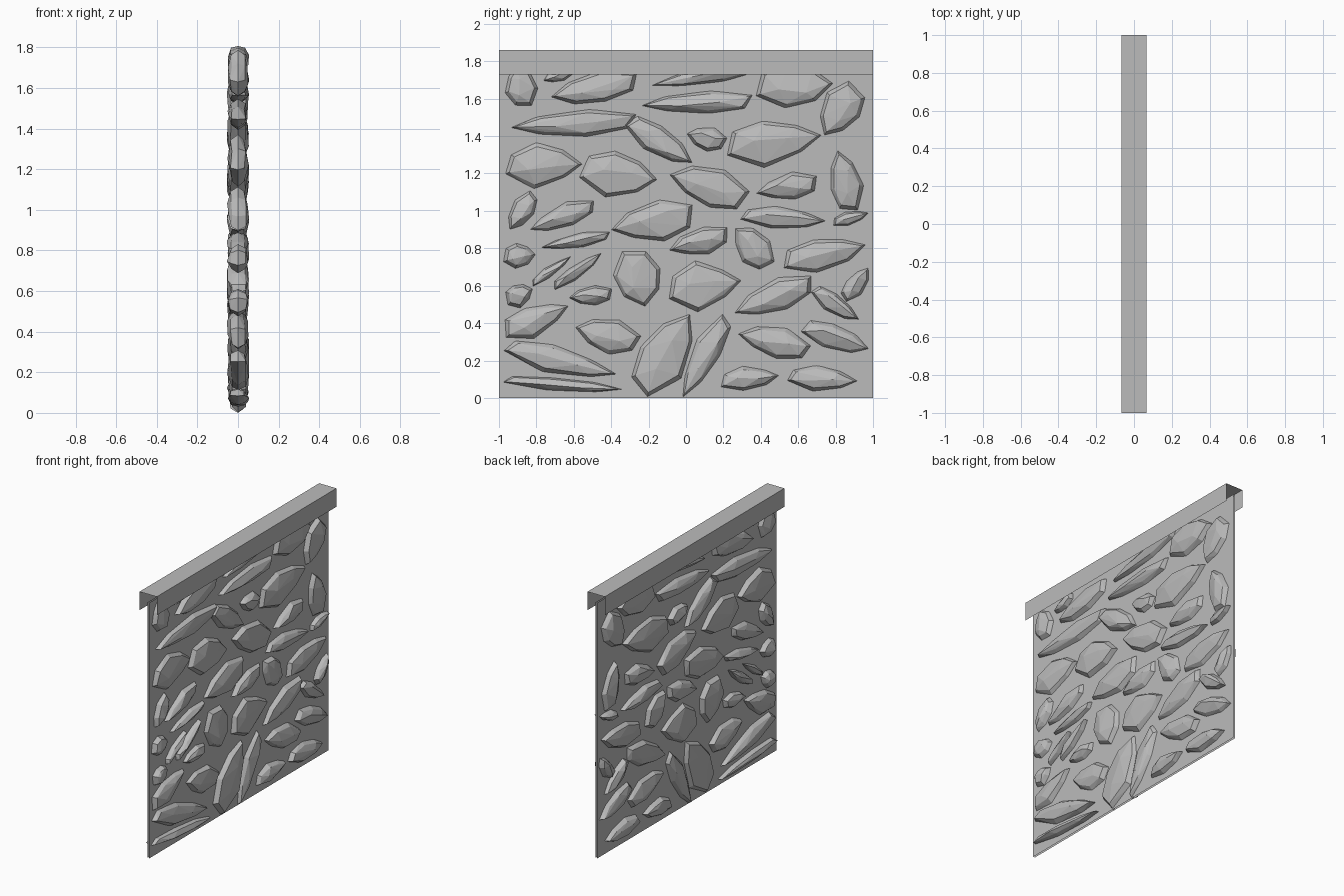
import bpy
import bmesh
import random
from math import sin, cos, radians
from mathutils import Vector

random.seed(4)

if "Cube" in bpy.data.objects:
    bpy.data.objects.remove(bpy.data.objects["Cube"], do_unlink=True)

grey = bpy.data.materials.new("stone grey")
grey.use_nodes = True
grey.diffuse_color = (0.5, 0.5, 0.5, 1)
grey.node_tree.nodes["Principled BSDF"].inputs["Base Color"].default_value = grey.diffuse_color


def finish(bm, name):
    mesh = bpy.data.meshes.new(name)
    bm.to_mesh(mesh)
    bm.free()
    mesh.materials.append(grey)
    obj = bpy.data.objects.new(name, mesh)
    bpy.context.collection.objects.link(obj)
    return obj


def open_box(name, half_width, bottom, top, is_open):
    """Box running along y, without the faces whose normal passes is_open."""
    bm = bmesh.new()
    bmesh.ops.create_cube(bm, size=2)
    bm.normal_update()
    removed = [f for f in bm.faces if is_open(f.normal)]
    bmesh.ops.delete(bm, geom=removed, context="FACES")
    for v in bm.verts:
        v.co.x *= half_width
        v.co.z = top if v.co.z > 0 else bottom
    return finish(bm, name)


# Mortar sheets on both sides and the hollow coping along the top
open_box("mortar_panel", 0.007, 0, 1.8, lambda n: abs(n.x) < 0.5)
open_box("top_coping", 0.067, 1.73, 1.86, lambda n: abs(n.y) > 0.5 or n.z < -0.5)

# Unit outline of a chipped stone: blunt at the left, narrow at the right
OUTLINE = [(-1, -0.4), (-0.85, 0.6), (-0.2, 1), (0.5, 0.7),
           (1, 0.1), (0.55, -0.6), (-0.25, -1)]


def add_stone(bm, y, z, length, width, angle):
    """Faceted stone showing on both sides; the angle aims its narrow end."""
    turn = radians(angle)
    bevel = min(0.025, width * 0.3)
    verts = []

    def put(x, u, v):
        verts.append(bm.verts.new(Vector((
            x, y + u * cos(turn) - v * sin(turn), z + u * sin(turn) + v * cos(turn)))))

    rim = [(u * length, v * width * random.uniform(0.85, 1.1)) for u, v in OUTLINE]
    for u, v in rim:
        put(0, u, v)
    for side in (-1, 1):
        # Shoulder ring, then a short crooked ridge
        for u, v in rim:
            put(side * random.uniform(0.028, 0.04),
                u * (1 - bevel / length), v * (1 - bevel / width))
        for end in (-0.4, 0.3):
            put(side * random.uniform(0.045, 0.055), end * length,
                random.uniform(-0.3, 0.3) * width)
    hull = bmesh.ops.convex_hull(bm, input=verts)
    spare = {g for key in ("geom_interior", "geom_unused") for g in hull[key]
             if isinstance(g, bmesh.types.BMVert)}
    bmesh.ops.delete(bm, geom=list(spare), context="VERTS")


def course(name, *stones):
    bm = bmesh.new()
    for stone in stones:
        add_stone(bm, *stone)
    bmesh.ops.recalc_face_normals(bm, faces=bm.faces)
    return finish(bm, name)


# Each stone: y, z, half length, half width, direction of the narrow end
course("base_stones",
       (-.67, .2, .31, .08, 345), (-.66, .07, .32, .04, 355),
       (-.11, .24, .25, .14, 55), (.1, .22, .25, .08, 240),
       (.34, .1, .16, .07, 5), (.73, .1, .19, .07, 355))
course("lower_stones",
       (-.8, .42, .19, .09, 20), (-.42, .34, .18, .1, 165),
       (.47, .3, .2, .09, 165), (.8, .32, .19, .08, 340),
       (.47, .54, .23, .09, 200), (.8, .5, .15, .06, 325))
course("lower_middle_stones",
       (-.72, .68, .13, .03, 35), (-.58, .68, .16, .04, 35),
       (-.89, .55, .08, .07, 20), (-.51, .55, .12, .06, 185),
       (-.26, .64, .16, .14, 280), (.1, .6, .2, .13, 5),
       (.91, .61, .11, .06, 50), (-.89, .76, .09, .08, 0),
       (.74, .77, .23, .1, 10), (.36, .81, .14, .1, 130))
course("middle_stones",
       (-.88, 1, .12, .07, 235), (-.66, .97, .19, .07, 200),
       (-.59, .84, .19, .04, 190), (-.18, .95, .23, .12, 190),
       (.07, .84, .17, .08, 195), (.52, .96, .23, .06, 355),
       (.88, .96, .1, .04, 15))
course("upper_middle_stones",
       (-.76, 1.24, .21, .12, 0), (-.36, 1.19, .21, .13, 350),
       (.12, 1.13, .22, .12, 160), (.54, 1.13, .17, .08, 190),
       (.85, 1.16, .17, .1, 100))
course("upper_stones",
       (-.6, 1.47, .34, .08, 183), (-.14, 1.37, .21, .09, 325),
       (.11, 1.39, .11, .07, 165), (.47, 1.37, .26, .13, 5),
       (.82, 1.54, .16, .12, 235))
course("top_stones",
       (-.88, 1.67, .12, .1, 100), (-.68, 1.73, .09, .04, 200),
       (-.49, 1.66, .24, .1, 190), (.13, 1.73, .32, .05, 190),
       (.06, 1.58, .3, .07, 182), (.58, 1.67, .21, .13, 0))
